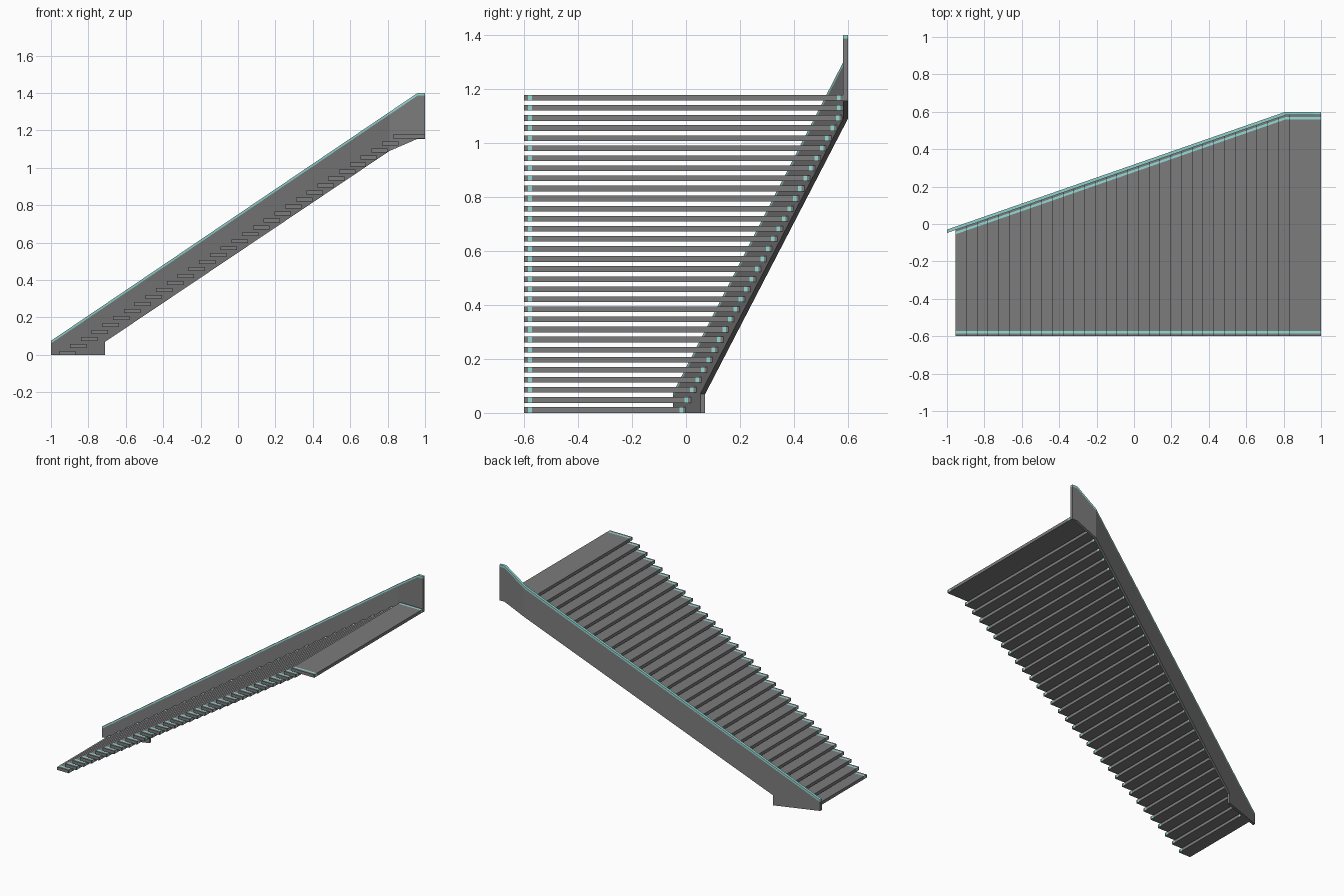
import bpy
import bmesh

cube = bpy.data.objects.get("Cube")
if cube:
    bpy.data.objects.remove(cube, do_unlink=True)


def material(name, rgb):
    mat = bpy.data.materials.new(name)
    mat.use_nodes = True
    mat.diffuse_color = (*rgb, 1)
    bsdf = next(n for n in mat.node_tree.nodes if n.type == 'BSDF_PRINCIPLED')
    bsdf.inputs["Base Color"].default_value = (*rgb, 1)
    return mat


MATS = [material("dark grey", (0.2, 0.2, 0.2)),
        material("pale cyan", (0.3, 0.7, 0.66))]

BEND = 0.81          # where the wall turns parallel to x
WALL = 0.018         # wall thickness
CAP = 0.014          # height of the coloured rail
COUNT, RUN, RISE = 32, 0.0575, 0.0373
DEPTH, THICK = 0.0875, 0.021


def wall_y(x):
    """Outer face of the wall in plan."""
    return 0.6 + 0.348 * (min(x, BEND) - BEND)


def wall_top(x):
    return min(0.075 + 0.676 * (x + 1), 1.4)


def finish(bm, name, move):
    """Thicken a sheet of faces along a vector and make it an object."""
    bmesh.ops.remove_doubles(bm, verts=bm.verts, dist=0.0001)
    ext = bmesh.ops.extrude_face_region(bm, geom=bm.faces[:], use_keep_orig=True)
    verts = [g for g in ext["geom"] if isinstance(g, bmesh.types.BMVert)]
    bmesh.ops.translate(bm, verts=verts, vec=move)
    bmesh.ops.recalc_face_normals(bm, faces=bm.faces)
    mesh = bpy.data.meshes.new(name)
    for mat in MATS:
        mesh.materials.append(mat)
    return bm, mesh


def link(bm, mesh):
    bm.to_mesh(mesh)
    bm.free()
    obj = bpy.data.objects.new(mesh.name, mesh)
    bpy.context.collection.objects.link(obj)


# Side wall: stringer with a coloured rail along its top
bm = bmesh.new()
lower = [[(-1, 0), (-0.71, 0), (-0.71, 0.07), (BEND, 1.09)],
         [(BEND, 1.09), (0.96, 1.155), (1, 1.155)]]
upper = [[BEND, -1], [1, 0.96, BEND]]
for low, xs in zip(lower, upper):
    body = low + [(x, wall_top(x) - CAP) for x in xs]
    cap = [(x, wall_top(x) - CAP) for x in reversed(xs)] + [(x, wall_top(x)) for x in xs]
    for index, outline in enumerate((body, cap)):
        face = bm.faces.new([bm.verts.new((x, wall_y(x), z)) for x, z in outline])
        face.material_index = index
bm, mesh = finish(bm, "side_wall", (0, -WALL, 0))
for f in bm.faces:   # rail colour by height under the top edge
    f.material_index = int(all(v.co.z > wall_top(v.co.x) - CAP - 0.001 for v in f.verts))
link(bm, mesh)


# Treads: each is a slab with a coloured stripe near both ends
def tread(name, front, back, z):
    bm = bmesh.new()
    xs = [front, BEND, back] if front < BEND < back else [front, back]

    def row(x):
        y = wall_y(x)
        ys = [-0.6, -0.585, -0.571, y - 0.041, y - 0.028, y - WALL]
        return [(x, v, z) for v in ys]

    for a, b in zip(xs, xs[1:]):
        ra, rb = row(a), row(b)
        for i in range(len(ra) - 1):
            quad = (ra[i], rb[i], rb[i + 1], ra[i + 1])
            face = bm.faces.new([bm.verts.new(p) for p in quad])
            face.material_index = i % 2
    bm, mesh = finish(bm, name, (0, 0, THICK))
    bm.normal_update()
    for f in bm.faces:   # side faces follow the stripes, undersides stay grey
        c = f.calc_center_median()
        off = wall_y(c.x) - c.y
        stripe = -0.585 < c.y < -0.571 or 0.028 < off < 0.041
        f.material_index = int(stripe and f.normal.z > -0.5)
    link(bm, mesh)


for i in range(COUNT):
    front = -0.955 + i * RUN
    last = i == COUNT - 1
    tread("landing" if last else f"tread_{i + 1}",
          front, 1 if last else front + DEPTH, i * RISE)
